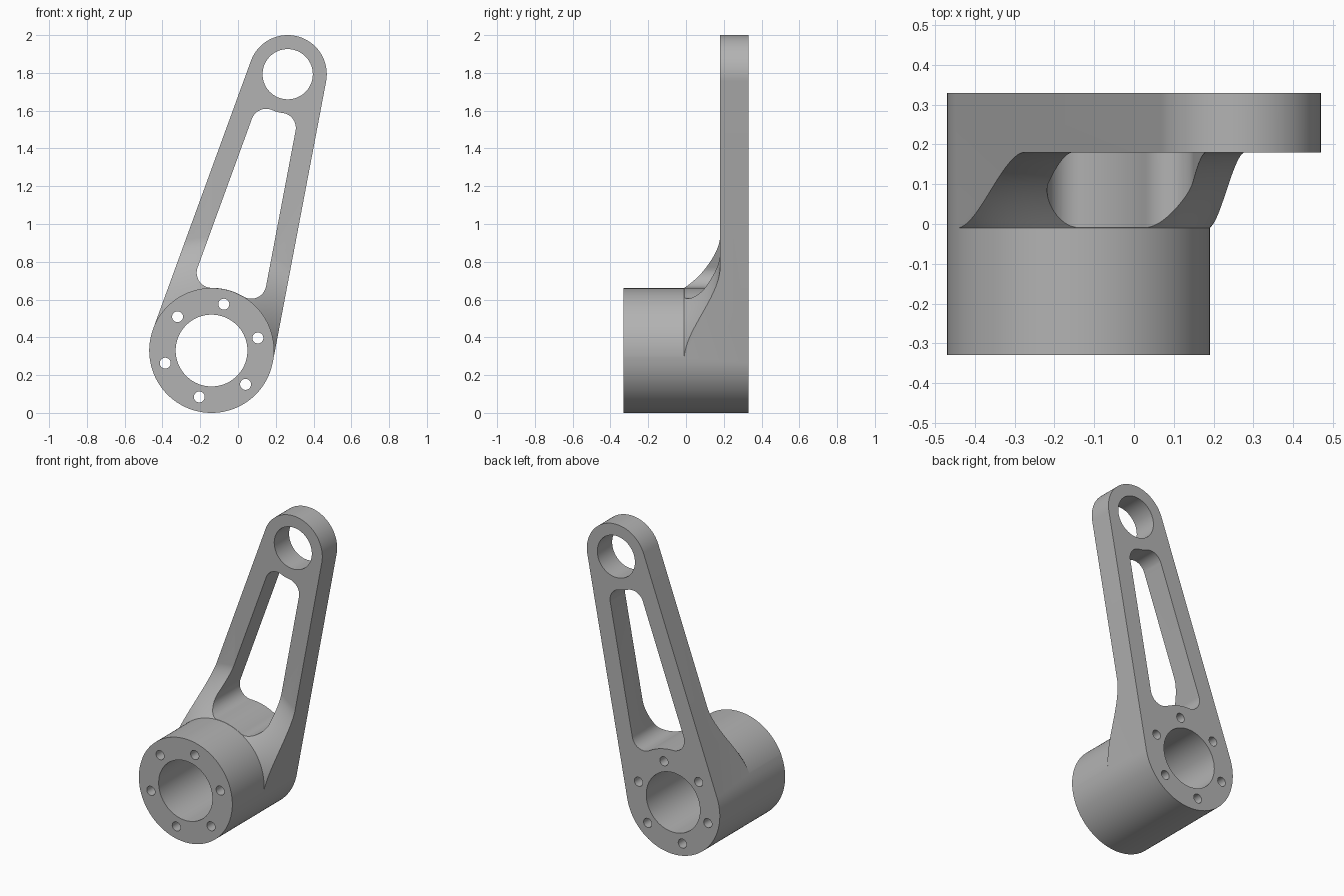
import bpy, bmesh
from math import sin, cos, pi, tau, asin, sqrt, remainder
from mathutils import Vector

cube = bpy.data.objects.get("Cube")
if cube:
    bpy.data.objects.remove(cube, do_unlink=True)

# Main dimensions, in the x-z plane
HUB, EYE = Vector((-0.14, 0.33)), Vector((0.263, 1.793))
HUB_R, EYE_R = 0.33, 0.207
BACK, FRONT, ARM_FRONT, BLEND_FRONT = 0.33, -0.33, 0.18, -0.01
BLEND_R, WALL, FILLET, SKIN = 0.60, 0.11, 0.08, 0.001


def angle(v):
    return Vector((1, 0)).angle_signed(v) * -1


def polar(a, r=1.0):
    return Vector((cos(a), sin(a))) * r


def arc(center, r, start, sweep, steps):
    return [center + polar(start + sweep * i / steps, r) for i in range(steps + 1)]


def short_arc(center, r, start, end, steps=20):
    return arc(center, r, start, remainder(end - start, tau), steps)


def finish(name, bm):
    bmesh.ops.recalc_face_normals(bm, faces=bm.faces)
    mesh = bpy.data.meshes.new(name)
    bm.to_mesh(mesh)
    bm.free()
    ob = bpy.data.objects.new(name, mesh)
    bpy.context.collection.objects.link(ob)
    return ob


def prism(name, outline, y0, y1):
    bm = bmesh.new()
    face = bm.faces.new([bm.verts.new((p.x, y0, p.y)) for p in outline])
    out = bmesh.ops.extrude_face_region(bm, geom=[face])
    top = [g for g in out["geom"] if isinstance(g, bmesh.types.BMVert)]
    bmesh.ops.translate(bm, verts=top, vec=(0, y1 - y0, 0))
    return finish(name, bm)


def ring(name, center, profile, steps=128):
    """Revolve a closed (radius, y) profile about the y axis through center."""
    bm = bmesh.new()
    rows = [[bm.verts.new((center.x + r * cos(tau * i / steps), y,
                           center.y + r * sin(tau * i / steps)))
             for r, y in profile] for i in range(steps)]
    n = len(profile)
    for i in range(steps):
        a, b = rows[i], rows[(i + 1) % steps]
        for j in range(n):
            k = (j + 1) % n
            bm.faces.new((a[j], a[k], b[k], b[j]))
    return finish(name, bm)


def cut(target, cutter):
    cutter.hide_render = True
    mod = target.modifiers.new("cut", 'BOOLEAN')
    mod.operation, mod.solver, mod.object = 'DIFFERENCE', 'EXACT', cutter
    bpy.context.view_layer.objects.active = target
    bpy.ops.object.modifier_apply(modifier=mod.name)
    bpy.data.objects.remove(cutter, do_unlink=True)


# Tangent directions of the two outer walls
axis = EYE - HUB
taper = asin((HUB_R - EYE_R) / axis.length)
a_axis = angle(axis)
a_right, a_left = a_axis - pi / 2 + taper, a_axis + pi / 2 - taper

# Body: two circles joined by tangent walls, full hub depth
outline = (arc(HUB, HUB_R, a_left, pi + 2 * taper, 72)
           + arc(EYE, EYE_R, a_right, pi - 2 * taper, 60))
body = prism("crank_arm", outline, FRONT, BACK)

# Cut away everything in front of the arm, leaving the hub and a curved blend
blend = []
for i in range(17):
    t = i / 16
    blend.append((HUB_R + SKIN + (BLEND_R - HUB_R - SKIN) * t,
                  ARM_FRONT - (ARM_FRONT - BLEND_FRONT) * (1 - t) ** 1.7))
cut(body, ring("blend_cutter", HUB,
               [(HUB_R + SKIN, -0.5)] + blend + [(2.5, ARM_FRONT), (2.5, -0.5)]))

# Slot: parallel to the walls, ends concentric with hub and eye, filleted corners
low_r, up_r = HUB_R + 2 * SKIN, EYE_R


def corner_centers(a, side):
    n, t = polar(a), polar(a + side * pi / 2)
    low_off, up_off = HUB_R - WALL - FILLET, EYE_R - WALL - FILLET
    low = HUB + n * low_off + t * sqrt((low_r + FILLET) ** 2 - low_off ** 2)
    up = EYE + n * up_off - t * sqrt((up_r + FILLET) ** 2 - up_off ** 2)
    return low, up


low_right, up_right = corner_centers(a_right, 1)
low_left, up_left = corner_centers(a_left, -1)
slot = (short_arc(low_right, FILLET, angle(HUB - low_right), a_right)
        + short_arc(up_right, FILLET, a_right, angle(EYE - up_right))
        + short_arc(EYE, up_r, angle(up_right - EYE), angle(up_left - EYE))[1:-1]
        + short_arc(up_left, FILLET, angle(EYE - up_left), a_left)
        + short_arc(low_left, FILLET, a_left, angle(HUB - low_left))
        + short_arc(HUB, low_r, angle(low_left - HUB), angle(low_right - HUB))[1:-1])
cut(body, prism("slot_cutter", slot, -0.5, 0.5))


# Bores and the ring of six bolt holes
def drill(center, r, steps):
    cut(body, prism("hole_cutter", arc(center, r, 0, tau, steps)[:-1], -0.5, 0.5))


drill(HUB, 0.19, 96)
drill(EYE, 0.133, 72)
for i in range(6):
    drill(HUB + polar(0.265 + i * tau / 6, 0.254), 0.029, 28)

# Single grey finish
grey = bpy.data.materials.new("plain_grey")
grey.use_nodes = True
color = (0.45, 0.45, 0.45, 1)
grey.diffuse_color = color
grey.node_tree.nodes["Principled BSDF"].inputs["Base Color"].default_value = color
body.data.materials.clear()
body.data.materials.append(grey)
for poly in body.data.polygons:
    poly.material_index = 0

bpy.ops.object.select_all(action='DESELECT')
body.select_set(True)
bpy.context.view_layer.objects.active = body
bpy.ops.object.shade_smooth_by_angle(angle=0.5)
